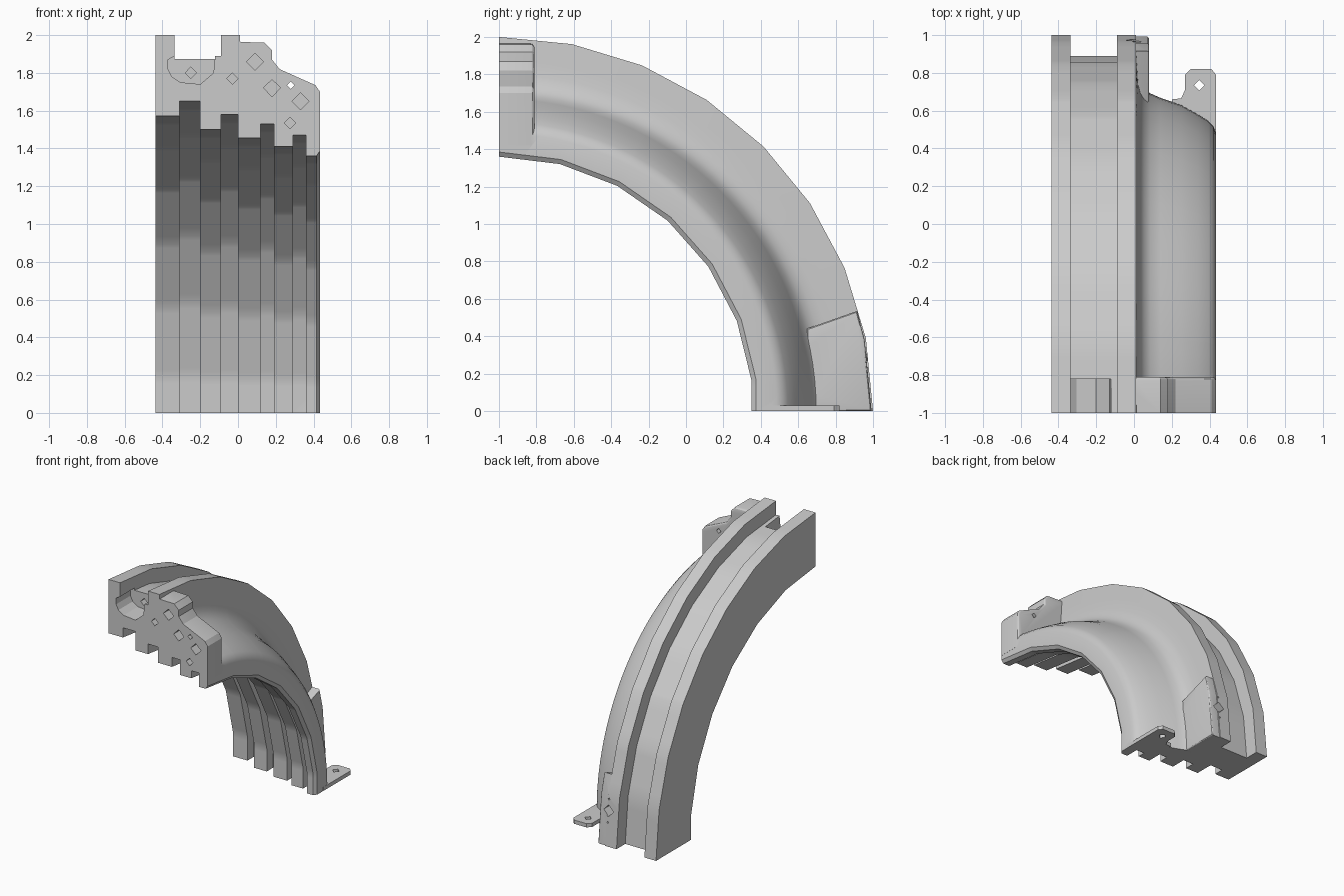
import bpy, bmesh, math

if "Cube" in bpy.data.objects:
    bpy.data.objects.remove(bpy.data.objects["Cube"])

# ---------- helpers ----------
def finish(name, bm):
    bmesh.ops.recalc_face_normals(bm, faces=bm.faces)
    me = bpy.data.meshes.new(name)
    bm.to_mesh(me)
    bm.free()
    ob = bpy.data.objects.new(name, me)
    bpy.context.collection.objects.link(ob)
    return ob

def prism(name, pts, axis, a, b, bevel=0.0):
    """Extrude a 2D outline along an axis from a to b; optionally round the rim at b."""
    def place(p, d):
        return {'x': (d, p[0], p[1]), 'y': (p[0], d, p[1]), 'z': (p[0], p[1], d)}[axis]
    bm = bmesh.new()
    lo = [bm.verts.new(place(p, a)) for p in pts]
    hi = [bm.verts.new(place(p, b)) for p in pts]
    n = len(pts)
    bm.faces.new(lo)
    top = bm.faces.new(hi)
    for i in range(n):
        j = (i + 1) % n
        bm.faces.new((lo[i], lo[j], hi[j], hi[i]))
    bmesh.ops.recalc_face_normals(bm, faces=bm.faces)
    if bevel:
        bmesh.ops.bevel(bm, geom=list(top.edges), offset=bevel, segments=3,
                        profile=0.5, affect='EDGES')
    return finish(name, bm)

def combine(target, tool, op):
    mod = target.modifiers.new(op.lower(), 'BOOLEAN')
    mod.operation, mod.object, mod.solver = op, tool, 'EXACT'
    bpy.context.view_layer.objects.active = target
    bpy.ops.object.modifier_apply(modifier=mod.name)
    bpy.data.objects.remove(tool, do_unlink=True)

def diamond(u, v, r):
    return [(u - r, v), (u, v - r), (u + r, v), (u, v + r)]

# ---------- quarter-ring body: section (x, radius) swept about the x axis ----------
OUT, INN, FINE = 11.25, 90 / 6.5, 2.8125     # facet step in degrees
X0, X1 = -0.437, 0.433
outer = [(X0, 2), (-.335, 2), (-.335, 1.89), (-.09, 1.89), (-.09, 2), (.01, 2)]
cave = [(.017, 1.88), (.022, 1.80), (.033, 1.755), (.053, 1.72), (.085, 1.692),
        (.14, 1.668), (.25, 1.63), (.34, 1.58), (.395, 1.545), (.42, 1.52), (X1, 1.485)]
# stepped bore, right to left: (left edge of step, radius)
teeth = [(.36, 1.36), (.29, 1.47), (.19, 1.41), (.12, 1.53), (0, 1.455),
         (-.09, 1.58), (-.20, 1.50), (-.31, 1.65), (X0, 1.573)]
bore, x = [(X1, 1.385)], .415
for left, r in teeth:
    bore += [(x, r), (left, r)]
    x = left
section = ([(p, OUT) for p in outer] + [(p, FINE) for p in cave] + [(p, INN) for p in bore])

angles = sorted({round(i * FINE, 4) for i in range(33)} | {round(i * INN, 4) for i in range(7)})

def faceted(r, step, ang):
    local = ang % step - step / 2
    return r * math.cos(math.radians(step / 2)) / math.cos(math.radians(local))

bm = bmesh.new()
rings = []
for a in angles:
    s, c = math.sin(math.radians(a)), math.cos(math.radians(a))
    ring = []
    for (px, pr), step in section:
        r = faceted(pr, step, a)
        ring.append(bm.verts.new((px, -1 + r * s, 0 if a == 90 else r * c)))
    rings.append(ring)
n = len(section)
for r0, r1 in zip(rings, rings[1:]):
    for i in range(n):
        j = (i + 1) % n
        bm.faces.new((r0[i], r0[j], r1[j], r1[i]))
bm.faces.new(rings[0])
bm.faces.new(rings[-1])
body = finish("ring_segment_body", bm)

# ---------- stepped front mounting block ----------
block = [(-.03, 1.64), (-.03, 1.965), (.14, 1.96), (.18, 1.92), (.18, 1.87), (.22, 1.82),
         (.41, 1.735), (.434, 1.70), (.434, 1.42), (.38, 1.42), (.37, 1.5), (.1, 1.6)]
combine(body, prism("front_block", block, 'y', -1, -.81, .02), 'UNION')

# ---------- raised pad on the lower end ----------
pad = [(.655, 0), (.645, .44), (.915, .535), (.955, .38), (.992, 0)]
combine(body, prism("end_pad", pad, 'x', -.03, .08, .012), 'UNION')

# ---------- foot tab with hole ----------
tab = [(.22, .52), (.20, .66), (.25, .665), (.27, .71), (.27, .79), (.30, .82),
       (.41, .82), (.434, .79), (.434, .45), (.38, .45)]
combine(body, prism("foot_tab", tab, 'z', 0, .03), 'UNION')
combine(body, prism("tab_hole", diamond(.345, .735, .028), 'z', -.1, .1), 'DIFFERENCE')

# ---------- rounded pocket at the front of the channel ----------
pocket = [(-.335, 2.05), (-.335, 1.89), (-.37, 1.87), (-.37, 1.82), (-.35, 1.78), (-.305, 1.75),
          (-.20, 1.74), (-.165, 1.77), (-.13, 1.80), (-.12, 1.90), (-.09, 1.90), (-.09, 2.05)]
combine(body, prism("pocket", pocket, 'y', -1.1, -.82), 'DIFFERENCE')

# ---------- diamond holes: x, z, half width, end depth ----------
holes = [(-.25, 1.80, .03, -.72), (-.03, 1.77, .03, -.9), (.09, 1.86, .045, -.9),
         (.18, 1.72, .045, -.9), (.33, 1.65, .045, -.9), (.275, 1.535, .03, -.9),
         (.28, 1.735, .02, -.7)]
for hx, hz, r, end in holes:
    combine(body, prism("front_hole", diamond(hx, hz, r), 'y', -1.1, end), 'DIFFERENCE')
for hz, r in ((.27, .045), (.36, .008), (.18, .008)):
    side = prism("pad_hole", diamond(0, hz, r), 'y', .88, 1.1)
    combine(body, side, 'DIFFERENCE')

# ---------- shading ----------
bpy.ops.object.select_all(action='DESELECT')
body.select_set(True)
bpy.context.view_layer.objects.active = body
bpy.ops.object.shade_smooth_by_angle(angle=math.radians(25))
